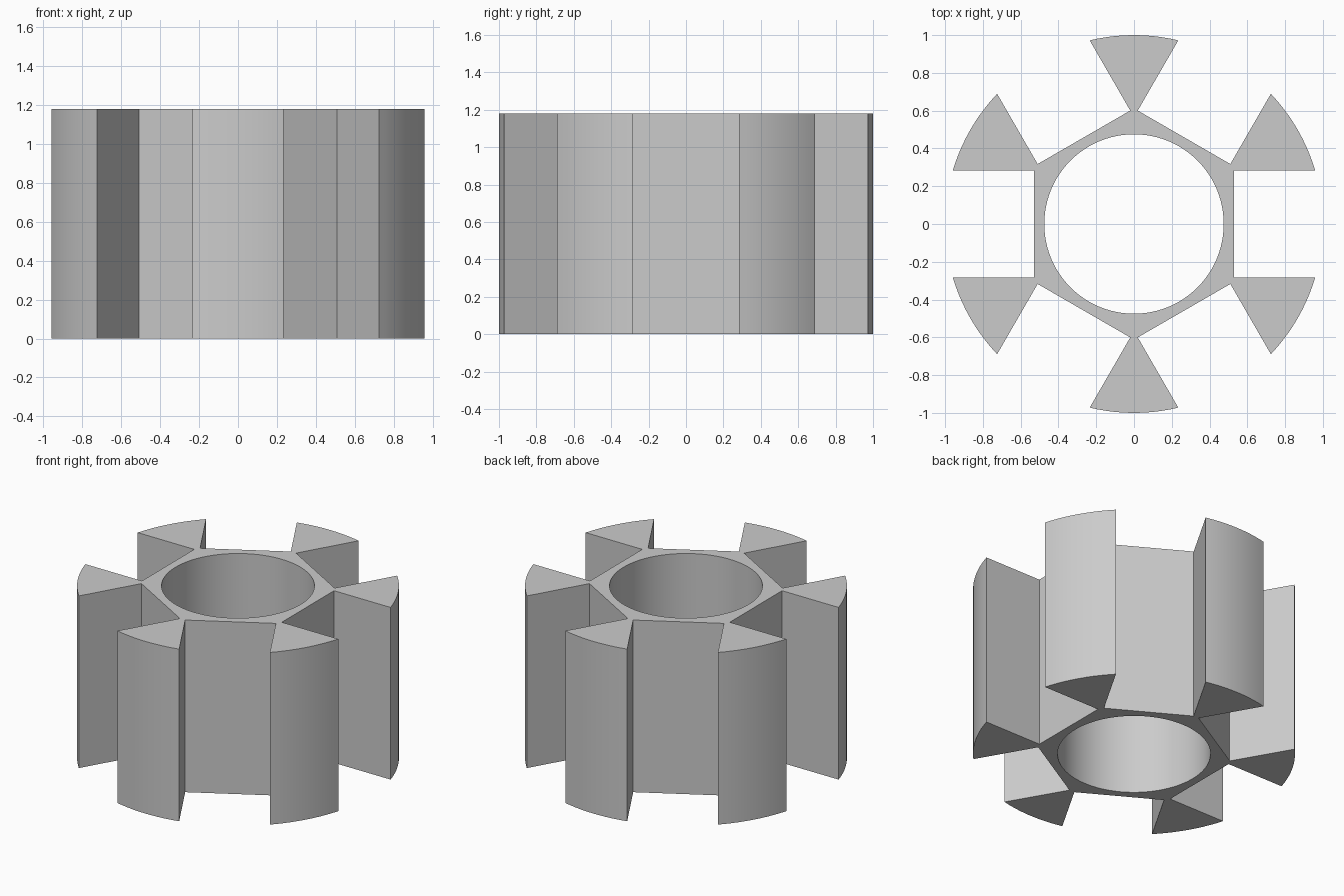
import bpy, bmesh
from math import pi, cos, sin, asin
from mathutils import Vector, Matrix

cube = bpy.data.objects.get("Cube")
if cube:
    bpy.data.objects.remove(cube, do_unlink=True)

# Main dimensions
OUTER, BORE, HEIGHT = 1.0, 0.475, 1.18
SLOT_DEPTH, SLOT_HALF = 0.53, 0.283
TEETH, ARC_STEPS, BORE_STEPS = 6, 10, 16
STEP = 2 * pi / TEETH


def polar(radius, angle):
    return Vector((radius * cos(angle), radius * sin(angle), 0))


def arc(radius, start, end, steps):
    return [polar(radius, start + (end - start) * i / steps) for i in range(steps + 1)]


# One sector, from the middle of a slot to the middle of the next
turn = Matrix.Rotation(STEP, 3, "Z")
corner_a = Vector((SLOT_DEPTH, SLOT_HALF, 0))
corner_b = turn @ Vector((SLOT_DEPTH, -SLOT_HALF, 0))
slot_mid = Vector((SLOT_DEPTH, 0, 0))
edge = asin(SLOT_HALF / OUTER)

tooth = [corner_a] + arc(OUTER, edge, STEP - edge, ARC_STEPS) + [corner_b]
hub = [slot_mid, corner_a, corner_b, turn @ slot_mid] + arc(BORE, STEP, 0, BORE_STEPS)

# Repeat the sector around the axis to make the flat plan
bm = bmesh.new()
for k in range(TEETH):
    spin = Matrix.Rotation(STEP * k, 3, "Z")
    for outline in (tooth, hub):
        bm.faces.new([bm.verts.new(spin @ p) for p in outline])
bmesh.ops.remove_doubles(bm, verts=bm.verts, dist=0.0001)

# Raise the plan to full height
raised = bmesh.ops.extrude_face_region(bm, geom=bm.faces[:], use_keep_orig=True)
top = [v for v in raised["geom"] if isinstance(v, bmesh.types.BMVert)]
bmesh.ops.translate(bm, verts=top, vec=(0, 0, HEIGHT))
bmesh.ops.recalc_face_normals(bm, faces=bm.faces)

mesh = bpy.data.meshes.new("slotted_rotor")
bm.to_mesh(mesh)
bm.free()
rotor = bpy.data.objects.new("slotted_rotor", mesh)
bpy.context.collection.objects.link(rotor)

# Plain grey material
colour = (0.6, 0.6, 0.6, 1)
grey = bpy.data.materials.new("light_grey")
grey.use_nodes = True
grey.diffuse_color = colour
grey.node_tree.nodes["Principled BSDF"].inputs["Base Color"].default_value = colour
mesh.materials.append(grey)

# Smooth the curved walls, keep the corners sharp
bpy.ops.object.select_all(action="DESELECT")
rotor.select_set(True)
bpy.context.view_layer.objects.active = rotor
bpy.ops.object.shade_smooth_by_angle(angle=pi / 9)
